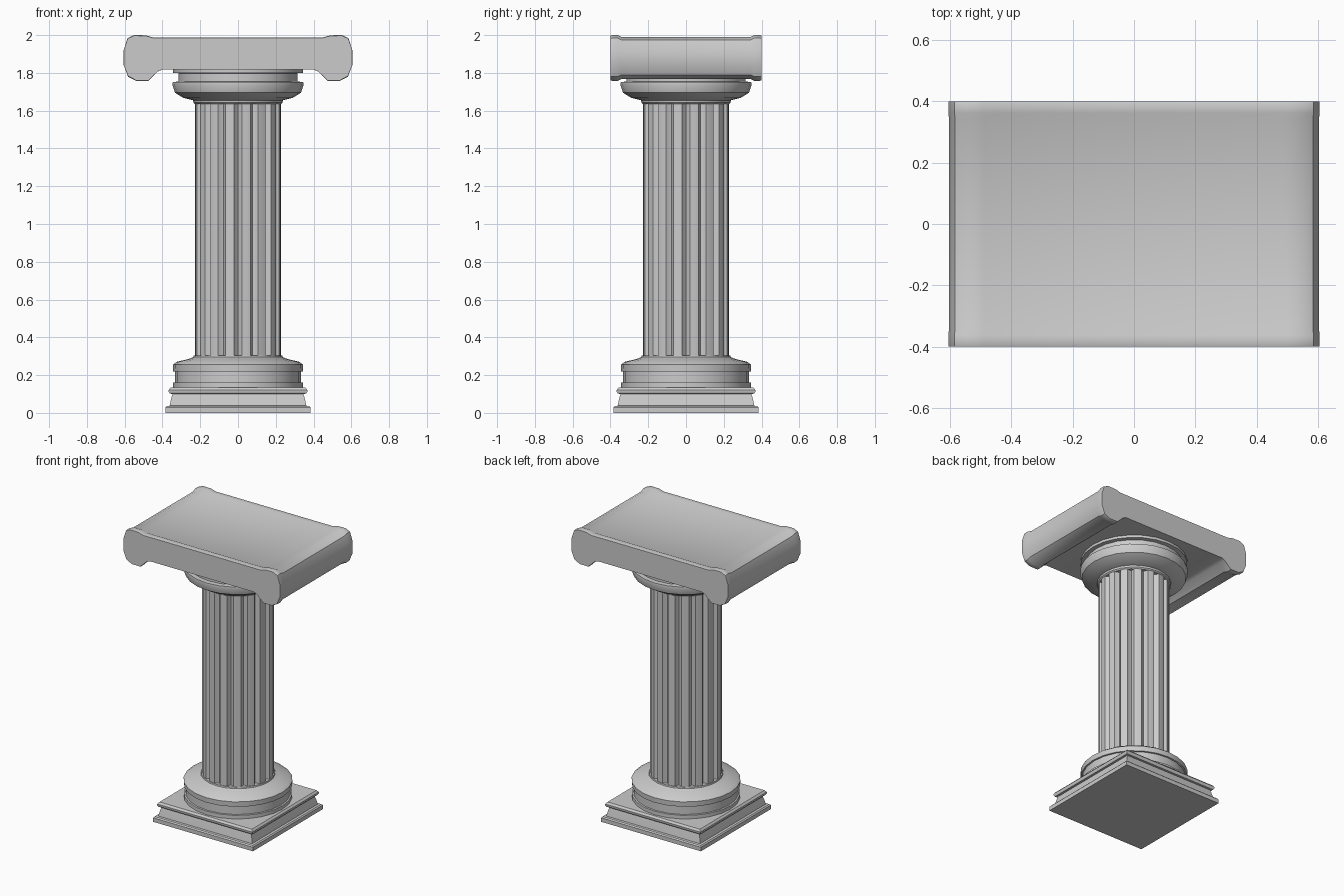
import bpy, bmesh, math

if "Cube" in bpy.data.objects:
    bpy.data.objects.remove(bpy.data.objects["Cube"])


def loft(name, rings, smooth=35):
    """Skin equal-length rings of points and cap both ends."""
    bm = bmesh.new()
    vr = [[bm.verts.new(p) for p in ring] for ring in rings]
    n = len(vr[0])
    for a, b in zip(vr, vr[1:]):
        for i in range(n):
            j = (i + 1) % n
            bm.faces.new((a[i], a[j], b[j], b[i]))
    bm.faces.new(vr[0][::-1])
    bm.faces.new(vr[-1])
    bmesh.ops.recalc_face_normals(bm, faces=bm.faces)
    me = bpy.data.meshes.new(name)
    bm.to_mesh(me)
    bm.free()
    ob = bpy.data.objects.new(name, me)
    bpy.context.collection.objects.link(ob)
    bpy.ops.object.select_all(action='DESELECT')
    ob.select_set(True)
    bpy.context.view_layer.objects.active = ob
    bpy.ops.object.shade_smooth_by_angle(angle=math.radians(smooth))
    return ob


def turned(name, profile, sides=24):
    """Round part from (radius, height) pairs."""
    return loft(name, [[(r * math.cos(2 * math.pi * i / sides),
                         r * math.sin(2 * math.pi * i / sides), z)
                        for i in range(sides)] for r, z in profile])


def squared(name, profile):
    """Square part from (half width, height) pairs."""
    return loft(name, [[(-h, -h, z), (h, -h, z), (h, h, z), (-h, h, z)]
                       for h, z in profile])


# Square plinth with a waist between two slabs
squared("plinth", [(.385, 0), (.385, .028), (.378, .036), (.362, .038),
                   (.356, .065), (.347, .10), (.36, .102), (.367, .112),
                   (.367, .122), (.356, .135)])

# Round base mouldings
turned("base_rings", [(.343, .13), (.343, .16), (.333, .162), (.333, .218),
                      (.343, .22), (.345, .255), (.325, .27), (.26, .286),
                      (.236, .296), (.234, .305)])

# Fluted shaft: sixteen grooves
FLUTES = 16
groove = [(0, .202), (.13, .212), (.24, .2275), (.5, .2285), (.76, .2275), (.87, .212)]
section = []
for k in range(FLUTES):
    for f, r in groove:
        a = 2 * math.pi * (k + f) / FLUTES
        section.append((r * math.cos(a), r * math.sin(a)))
loft("fluted_shaft", [[(x, y, z) for x, y in section] for z in (.29, 1.655)])

# Round capital mouldings
turned("capital_rings", [(.228, 1.634), (.236, 1.642), (.238, 1.655), (.29, 1.668),
                         (.334, 1.695), (.347, 1.735), (.345, 1.752), (.315, 1.754),
                         (.315, 1.798), (.343, 1.80), (.343, 1.825)])

# Top slab with rolled ends and a raised rim front and back
half = [(.45, 1.988), (.49, 1.999), (.55, 2.0), (.585, 1.984), (.605, 1.92),
        (.605, 1.84), (.582, 1.78), (.54, 1.758), (.475, 1.758), (.425, 1.808),
        (.40, 1.818)]
outline = half + [(-x, z) for x, z in reversed(half)]


def slab_ring(y, inset):
    ring = []
    for x, z in outline:
        dz = -inset if z > 1.95 else (inset if z < 1.80 else 0)
        ring.append((x * (1 - inset * .4), y, z + dz))
    return ring


loft("top_slab", [slab_ring(y, i) for y, i in
                  ((-.4, .003), (-.392, 0), (-.362, 0), (-.34, .01),
                   (.34, .01), (.362, 0), (.392, 0), (.4, .003))])
